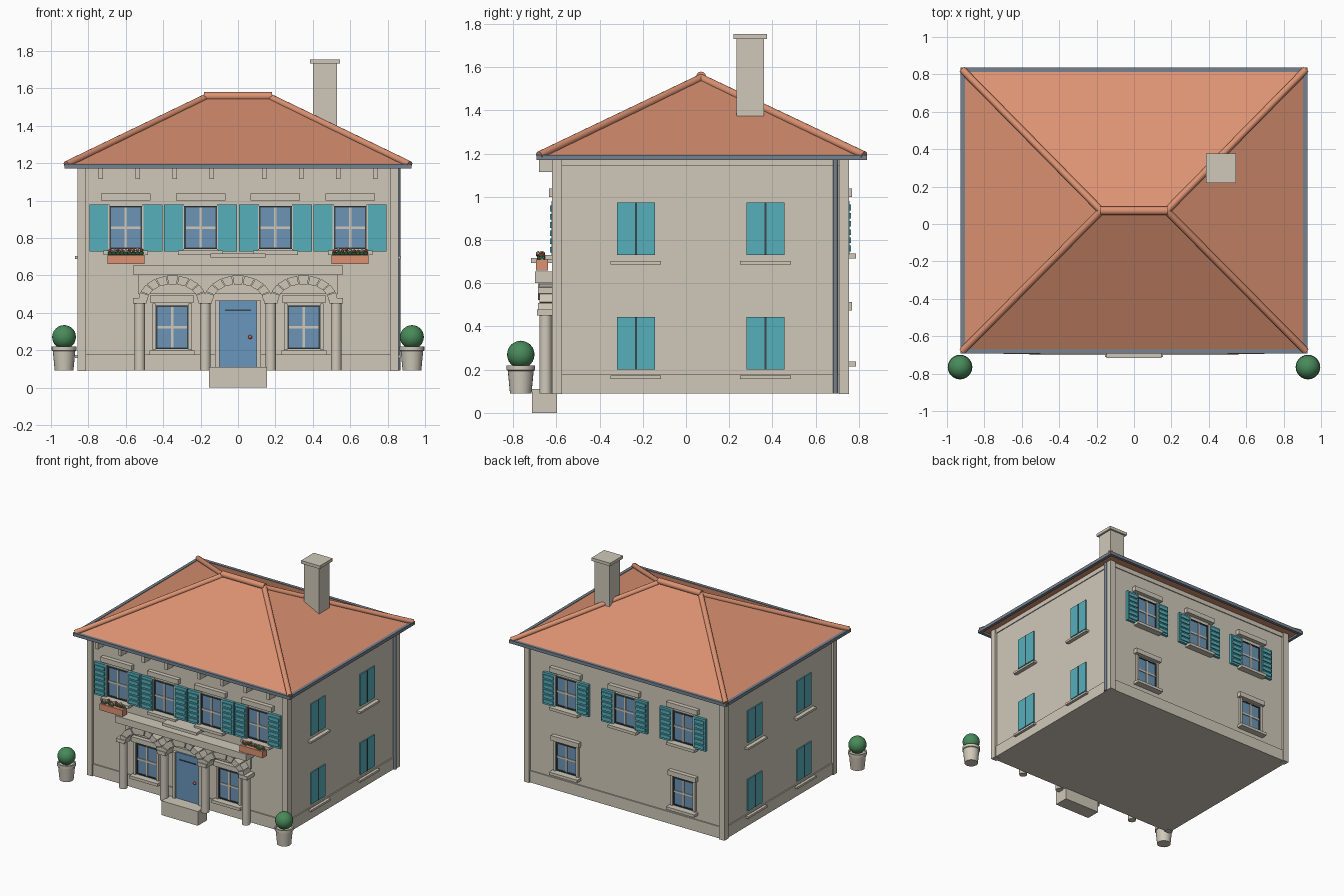
import bpy, bmesh, math, random
from mathutils import Vector, Matrix

if "Cube" in bpy.data.objects:
    bpy.data.objects.remove(bpy.data.objects["Cube"])

random.seed(4)


def colour(name, r, g, b):
    m = bpy.data.materials.new(name)
    lin = [((c / 255 + 0.055) / 1.055) ** 2.4 for c in (r, g, b)]
    m.diffuse_color = (*lin, 1)
    m.use_nodes = True
    m.node_tree.nodes["Principled BSDF"].inputs["Base Color"].default_value = m.diffuse_color
    return m


STONE = colour("cream stone", 208, 201, 186)
TILE = colour("terracotta", 220, 146, 114)
TEAL = colour("teal paint", 86, 176, 187)
GLASS = colour("window blue", 108, 148, 182)
DOOR = colour("door blue", 106, 150, 188)
METAL = colour("slate metal", 118, 130, 142)
DARK = colour("dark gap", 58, 70, 76)
LEAF = colour("leaf green", 72, 138, 90)
RED = colour("flower orange", 212, 100, 66)
WHITE = colour("flower white", 226, 214, 208)


def finish(name, bm, mat, smooth=False):
    bmesh.ops.recalc_face_normals(bm, faces=bm.faces)
    me = bpy.data.meshes.new(name)
    bm.to_mesh(me)
    bm.free()
    me.materials.append(mat)
    ob = bpy.data.objects.new(name, me)
    bpy.context.collection.objects.link(ob)
    if smooth:
        bpy.ops.object.select_all(action='DESELECT')
        ob.select_set(True)
        bpy.context.view_layer.objects.active = ob
        bpy.ops.object.shade_smooth_by_angle(angle=math.radians(40))
    return ob


def boxes(name, mat, bounds):
    bm = bmesh.new()
    for x0, x1, y0, y1, z0, z1 in bounds:
        m = Matrix.Translation(((x0 + x1) / 2, (y0 + y1) / 2, (z0 + z1) / 2)) @ \
            Matrix.Diagonal((abs(x1 - x0), abs(y1 - y0), z1 - z0, 1))
        bmesh.ops.create_cube(bm, size=1, matrix=m)
    return finish(name, bm, mat)


def tubes(name, mat, segments, r, sides=12):
    bm = bmesh.new()
    for a, b in segments:
        a, b = Vector(a), Vector(b)
        m = Matrix.Translation((a + b) / 2) @ (b - a).to_track_quat('Z', 'Y').to_matrix().to_4x4()
        bmesh.ops.create_cone(bm, cap_ends=True, segments=sides, radius1=r, radius2=r,
                              depth=(b - a).length, matrix=m)
    return finish(name, bm, mat, True)


def balls(name, mat, items, sub=1):
    bm = bmesh.new()
    for p, r in items:
        bmesh.ops.create_icosphere(bm, subdivisions=sub, radius=r, matrix=Matrix.Translation(p))
    return finish(name, bm, mat, True)


# Wall planes
WX, YF, YB = 0.842, -0.602, 0.737


def on(side, u0, u1, d0, d1, z0, z1):
    """Box bounds on a facade: u runs along the wall, d stands out from it."""
    if side == 'front':
        return (u0, u1, YF - d1, YF - d0, z0, z1)
    if side == 'back':
        return (u0, u1, YB + d0, YB + d1, z0, z1)
    s = 1 if side == 'right' else -1
    return (s * (WX + d0), s * (WX + d1), u0, u1, z0, z1)


# Walls, plinth, cornice, corner strips
boxes("walls", STONE, [(-WX, WX, YF, YB, 0.09, 1.18)])
boxes("plinth", STONE, [(-WX - .009, WX + .009, YF - .009, YB + .009, 0.09, 0.18)])
boxes("cornice", STONE, [(-WX - .007, WX + .007, YF - .007, YB + .007, 1.145, 1.18)])
boxes("corner_strips", STONE, [
    (s * .812, s * .858, y0, y1, 0.088, 1.18)
    for s in (-1, 1) for y0, y1 in ((-.62, -.574), (.709, .755))])
boxes("eave_brackets", STONE, [
    (s * x - .012, s * x + .012, -.68, YF, 1.115, 1.17)
    for s in (-1, 1) for x in (.14, .337, .535, .733)])

# Hipped roof
EX, E0, E1, RX, RY = .915, -.68, .825, .175, .07
bm = bmesh.new()
c = [bm.verts.new(p) for p in ((-EX, E0, 1.185), (EX, E0, 1.185), (EX, E1, 1.185), (-EX, E1, 1.185))]
l, r = bm.verts.new((-RX, RY, 1.55)), bm.verts.new((RX, RY, 1.55))
for f in ((c[0], c[1], r, l), (c[1], c[2], r), (c[2], c[3], l, r), (c[3], c[0], l), c):
    bm.faces.new(f)
finish("roof", bm, TILE)
hips = [((s * RX, RY, 1.55), (s * (EX + .003), y, 1.192)) for s in (-1, 1) for y in (E0, E1)]
tubes("hip_caps", TILE, hips, .019)
tubes("ridge_cap", TILE, [((-RX - .008, RY, 1.557), (RX + .008, RY, 1.557))], .023)

# Gutter and downpipe
boxes("gutter", METAL, [(-EX, EX, y - .012, y + .012, 1.17, 1.195) for y in (E0, E1)] +
      [(s * EX - .012, s * EX + .012, E0 - .012, E1 + .012, 1.17, 1.195) for s in (-1, 1)])
tubes("downpipe", METAL, [((WX + .014, .692, .09), (WX + .014, .692, 1.18))], .012)

# Chimney
boxes("chimney", STONE, [(.4, .53, .233, .362, 1.375, 1.735), (.385, .545, .22, .376, 1.732, 1.755)])

# Windows: (side, centre, bottom, top, has open shutters)
wins = [('front', x, .74, .97, True) for x in (-.6, -.2, .2, .6)]
wins += [('front', x, .205, .44, False) for x in (-.352, .352)]
wins += [('back', x, .745, .97, True) for x in (-.5, 0, .5)]
wins += [('back', x, .245, .46, False) for x in (-.5, .5)]
glass, rim, bars, trim, shutter, slat = [], [], [], [], [], []
for side, u, z0, z1, sh in wins:
    h, zm = .088, (z0 + z1) / 2
    glass.append(on(side, u - h, u + h, 0, .005, z0, z1))
    for s in (-1, 1):
        rim.append(on(side, u + s * h, u + s * (h - .009), 0, .012, z0, z1))
        trim.append(on(side, u + s * h, u + s * (h + .018), 0, .018, z0 - .005, z1 + .01))
    rim += [on(side, u - h, u + h, 0, .012, z, z + .008) for z in (z0, z1 - .008)]
    bars.append(on(side, u - .007, u + .007, 0, .011, z0, z1))
    bars.append(on(side, u - h, u + h, 0, .0105, zm - .007, zm + .007))
    w = .132 if sh else .118
    lz = z1 + .03 if sh else z1 + .015
    trim.append(on(side, u - w, u + w, 0, .032, lz, lz + .038))
    trim.append(on(side, u - .12, u + .12, 0, .05, z0 - .03, z0 - .008))
    if sh:
        for s in (-1, 1):
            a, b = u + s * .094, u + s * .195
            shutter.append(on(side, a, b, .0, .02, z0 - .012, z1 + .01))
            for i in range(6):
                z = z0 + .003 + i * .038
                slat.append(on(side, a + s * .009, b - s * .009, .02, .028, z, z + .026))
boxes("window_glass", GLASS, glass)
boxes("window_rims", DARK, rim)
boxes("window_bars", STONE, bars)
boxes("window_trim", STONE, trim)
boxes("open_shutters", TEAL, shutter)
boxes("shutter_slats", TEAL, slat)

# Closed shutters on both side walls
panel, gap, sill = [], [], []
for side in ('left', 'right'):
    for y in (-.232, .368):
        for z in (.2, .73):
            panel.append(on(side, y - .088, y + .088, 0, .008, z, z + .245))
            gap.append(on(side, y - .005, y + .005, 0, .0095, z, z + .245))
            sill.append(on(side, y - .117, y + .117, 0, .03, z - .042, z - .026))
boxes("closed_shutters", TEAL, panel)
boxes("shutter_gaps", DARK, gap)
boxes("side_sills", STONE, sill)

# Entrance: door, frame, slot, knob and step
boxes("door", DOOR, [(-.1, .1, YF - .012, YF, .1, .465)])
boxes("door_frame", STONE, [(s * .1, s * .122, YF - .025, YF, .09, .465) for s in (-1, 1)])
boxes("door_slot", DARK, [(-.07, .07, YF - .017, YF, .41, .417)])
balls("door_knob", RED, [((.065, YF - .02, .27), .011)], 2)
boxes("door_step", STONE, [(-.155, .155, -.712, -.598, 0, .11)])

# Arcade: columns, capitals, segmented arches, ledge
cols = (-.525, -.175, .175, .525)
tubes("arcade_columns", STONE, [((x, -.65, .09), (x, -.65, .45)) for x in cols], .029, 20)
boxes("capitals", STONE, [(x - .036, x + .036, -.69, YF, .45, .478) for x in cols])
bm = bmesh.new()
N = 9
for cx in (-.35, 0, .35):
    for i in range(N):
        a0, a1 = math.pi * (i + .04) / N, math.pi * (i + .96) / N
        ring = [(cx + rx * math.cos(a), .465 + rz * math.sin(a))
                for rx, rz, a in ((.135, .088, a0), (.183, .135, a0), (.183, .135, a1), (.135, .088, a1))]
        front = [bm.verts.new((x, -.685 + .006 * (i % 2), z)) for x, z in ring]
        back = [bm.verts.new((x, YF, z)) for x, z in ring]
        bm.faces.new(front)
        bm.faces.new(back[::-1])
        for k in range(4):
            bm.faces.new((front[k], front[k - 1], back[k - 1], back[k]))
finish("arch_stones", bm, STONE)
boxes("arcade_ledge", STONE, [(-.56, .56, -.7, YF, .602, .655)])
boxes("arcade_panel", STONE, [(-.535, .535, YF - .01, YF, .5, .605)])
boxes("centre_shelf", STONE, [(-.148, .148, -.717, YF, .695, .717)])

# Flower boxes
boxes("flower_boxes", TILE, [(s * .5, s * .698, -.695, -.64, .66, .71) for s in (-1, 1)])
blooms = {LEAF: [], RED: [], WHITE: []}
for s in (-1, 1):
    for i in range(9):
        x = s * .6 + (i - 4) * .021
        blooms[LEAF].append(((x, -.667 + random.uniform(-.012, .012), .717), .014))
        blooms[(RED, WHITE, RED)[i % 3]].append(
            ((x, -.672 + random.uniform(-.015, .015), .733 + random.uniform(-.006, .007)), .011))
for mat, name in ((LEAF, "box_leaves"), (RED, "orange_flowers"), (WHITE, "white_flowers")):
    balls(name, mat, blooms[mat])

# Potted round bushes
profile = [(.05, .09), (.06, .195), (.066, .198), (.066, .22), (.056, .22), (.054, .208)]
bm = bmesh.new()
S = 24
for px in (-.93, .93):
    rings = [[bm.verts.new((px + r * math.cos(2 * math.pi * k / S), -.765 + r * math.sin(2 * math.pi * k / S), z))
              for k in range(S)] for r, z in profile]
    for lo, hi in zip(rings, rings[1:]):
        for k in range(S):
            bm.faces.new((lo[k - 1], lo[k], hi[k], hi[k - 1]))
    bm.faces.new(rings[0])
    bm.faces.new(rings[-1])
finish("plant_pots", bm, STONE, True)
balls("round_bushes", LEAF, [((x, -.765, .27), .064) for x in (-.93, .93)], 3)
